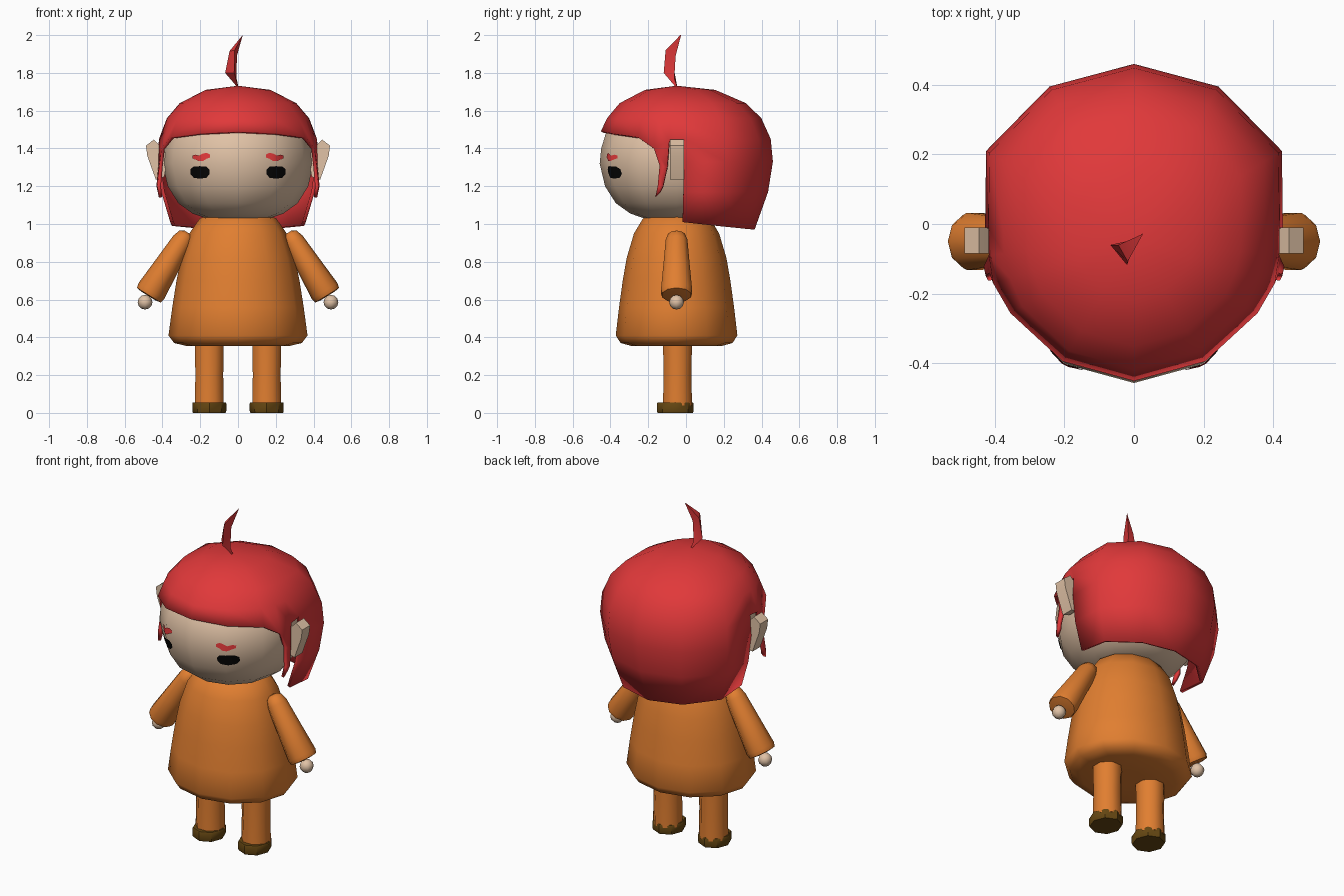
import bpy, bmesh, math
from mathutils import Vector
from mathutils.bvhtree import BVHTree

if "Cube" in bpy.data.objects:
    bpy.data.objects.remove(bpy.data.objects["Cube"])

CY = -0.05  # depth of the body axis


def material(name, rgb):
    m = bpy.data.materials.new(name)
    m.diffuse_color = (*rgb, 1)
    m.use_nodes = True
    m.node_tree.nodes["Principled BSDF"].inputs["Base Color"].default_value = m.diffuse_color
    return m


SKIN = material("skin", (0.75, 0.54, 0.38))
RED = material("hair red", (0.75, 0.04, 0.042))
ORANGE = material("clothes orange", (0.75, 0.21, 0.03))
BROWN = material("shoe brown", (0.13, 0.062, 0.006))
BLACK = material("eye black", (0.002, 0.002, 0.002))


def finish(name, bm, mat, angle=45, recalc=True):
    if recalc:
        bmesh.ops.recalc_face_normals(bm, faces=bm.faces)
    me = bpy.data.meshes.new(name)
    bm.to_mesh(me)
    bm.free()
    me.materials.append(mat)
    ob = bpy.data.objects.new(name, me)
    bpy.context.collection.objects.link(ob)
    bpy.ops.object.select_all(action='DESELECT')
    ob.select_set(True)
    bpy.context.view_layer.objects.active = ob
    if angle:
        bpy.ops.object.shade_smooth_by_angle(angle=math.radians(angle))
    return ob


def loft(bm, rings):
    """Skin a list of equal closed rings and cap both ends."""
    rows = [[bm.verts.new(p) for p in r] for r in rings]
    n = len(rows[0])
    for a, b in zip(rows, rows[1:]):
        for i in range(n):
            j = (i + 1) % n
            bm.faces.new((a[i], a[j], b[j], b[i]))
    bm.faces.new(rows[0])
    bm.faces.new(rows[-1])


def ring(c, u, v, n, turn=0.0):
    """Ellipse of n points around c spanned by the half axes u and v."""
    c, u, v = Vector(c), Vector(u), Vector(v)
    return [c + u * math.cos(t) + v * math.sin(t)
            for t in (turn + 2 * math.pi * i / n for i in range(n))]


def lathe(name, profile, n, sx, sy, mat, c=(0, CY), turn=0.0, angle=45):
    bm = bmesh.new()
    loft(bm, [ring((c[0], c[1], z), (r * sx, 0, 0), (0, r * sy, 0), n, turn)
              for r, z in profile])
    return finish(name, bm, mat, angle)


# Head
head = lathe("head", [(0.42, 1.03), (0.60, 1.055), (0.79, 1.11), (0.93, 1.20), (1, 1.32),
                      (0.98, 1.40), (0.92, 1.48), (0.66, 1.60), (0.3, 1.67)],
             12, 0.40, 0.407, SKIN, angle=60)

# Tunic
lathe("tunic", [(0.25, 0.355), (0.75, 0.355), (0.92, 0.37), (1, 0.41), (0.945, 0.56),
                (0.885, 0.70), (0.82, 0.82), (0.70, 0.95), (0.55, 1.03), (0.3, 1.06)],
      12, 0.368, 0.322, ORANGE, angle=60)

for side, s in (("right", 1), ("left", -1)):
    # Leg and shoe
    lathe(side + "_leg", [(1, 0.04), (0.96, 0.20), (1, 0.38)], 8, 0.083, 0.083, ORANGE,
          (s * 0.152, -0.045), math.pi / 8, 60)
    lathe(side + "_shoe", [(0.96, 0), (1, 0.01), (1, 0.05), (0.96, 0.056)], 8, 0.09, 0.097,
          BROWN, (s * 0.152, -0.057), 0, 40)

    # Sleeve widening toward the cuff
    a, b = Vector((s * 0.285, CY, 0.925)), Vector((s * 0.473, CY, 0.622))
    d = (b - a).normalized()
    u = Vector((0, 1, 0)).cross(d)
    bm = bmesh.new()
    loft(bm, [ring(a + d * t, u * r, (0, r * 1.08, 0), 10) for t, r in
              ((-0.035, 0.02), (-0.02, 0.043), (0.02, 0.056), (0.18, 0.068),
               (0.33, 0.080), (0.355, 0.074), (0.36, 0.045))])
    finish(side + "_sleeve", bm, ORANGE, 60)

    # Hand
    bpy.ops.mesh.primitive_uv_sphere_add(segments=8, ring_count=6, radius=0.039,
                                         location=(s * 0.492, CY, 0.586))
    hand = bpy.context.object
    hand.name = side + "_hand"
    hand.data.materials.append(SKIN)
    bpy.ops.object.shade_smooth_by_angle(angle=math.radians(60))

    # Ear, a flat outline with depth
    outline = [(0.37, 1.36), (0.41, 1.41), (0.445, 1.447), (0.487, 1.415),
               (0.48, 1.36), (0.435, 1.235), (0.39, 1.25)]
    bm = bmesh.new()
    loft(bm, [[(s * x, y, z) for x, z in outline] for y in (-0.085, -0.01)])
    finish(side + "_ear", bm, SKIN, 35)

# Eyes and brows, thin plates laid on the face
dg = bpy.context.evaluated_depsgraph_get()
tree = BVHTree.FromObject(head, dg)


def face_plate(name, cols, s, mat):
    bm = bmesh.new()
    rows = []
    for x, lo, hi in cols:
        col = []
        for k in range(4):
            z = lo + (hi - lo) * k / 3
            hit = tree.ray_cast(Vector((s * x, -2, z)), Vector((0, 1, 0)))[0]
            col.append(bm.verts.new(hit + Vector((s * 0.002, -0.006, 0))))
        rows.append(col)
    for p, q in zip(rows, rows[1:]):
        for k in range(3):
            f = (p[k], q[k], q[k + 1], p[k + 1])
            bm.faces.new(f if s > 0 else f[::-1])
    finish(name, bm, mat, 60, recalc=False)


EYE = [(0.148, 1.265, 1.285), (0.165, 1.245, 1.303), (0.20, 1.24, 1.306),
       (0.233, 1.245, 1.304), (0.25, 1.265, 1.29)]
BROW = [(0.145, 1.352, 1.368), (0.165, 1.345, 1.377), (0.185, 1.333, 1.372),
        (0.205, 1.333, 1.362), (0.225, 1.342, 1.367), (0.24, 1.348, 1.362)]
for side, s in (("right", 1), ("left", -1)):
    face_plate(side + "_eye", EYE, s, BLACK)
    face_plate(side + "_brow", BROW, s, RED)

# Hair: half shell of columns (x, y, cap edge height, curtain edge height)
COLS = [(0, -0.468, 1.49, 0), (0.212, -0.408, 1.48, 0), (0.365, -0.262, 1.46, 0),
        (0.405, -0.17, 1.40, 0), (0.425, -0.09, 1.44, 0), (0.428, -0.012, 1.45, 1.01),
        (0.425, 0.21, 1.45, 0.99), (0.243, 0.395, 1.45, 0.975), (0, 0.46, 1.45, 0.97)]
SCALE = [(0.97, 0.81), (1.17, 0.95), (1.33, 1.0), (1.40, 1.0), (1.50, 0.955),
         (1.56, 0.88), (1.64, 0.72), (1.71, 0.40)]


def width(z):
    for (z0, f0), (z1, f1) in zip(SCALE, SCALE[1:]):
        if z <= z1:
            return f0 + (f1 - f0) * (z - z0) / (z1 - z0)
    return SCALE[-1][1]


bm = bmesh.new()
pole = bm.verts.new((0, CY, 1.732))
grid = []
for x, y, cap, curtain in COLS:
    levels = [1.71, 1.64, 1.56, cap]
    if curtain:
        levels += [1.33, 1.17, curtain]
    col = []
    for z in levels:
        f = width(z)
        col.append(bm.verts.new((x * f, CY + (y - CY) * f, z)))
    grid.append(col)
for a, b in zip(grid, grid[1:]):
    bm.faces.new((pole, a[0], b[0]))
    for k in range(min(len(a), len(b)) - 1):
        bm.faces.new((a[k], a[k + 1], b[k + 1], b[k]))
# Lock hanging in front of the ear
prev = (grid[3][3], grid[4][3])
for y0, y1, x, z0, z1 in ((-0.140, -0.100, 0.422, 1.31, 1.30),
                          (-0.150, -0.122, 0.432, 1.20, 1.20),
                          (-0.163, -0.135, 0.425, 1.14, 1.17)):
    nxt = (bm.verts.new((x - 0.006, y0, z0)), bm.verts.new((x, y1, z1)))
    bm.faces.new((prev[0], nxt[0], nxt[1], prev[1]))
    prev = nxt
hair = finish("hair", bm, RED, 60, recalc=False)
mirror = hair.modifiers.new("mirror", 'MIRROR')
mirror.merge_threshold = 0.002
shell = hair.modifiers.new("shell", 'SOLIDIFY')
shell.thickness = 0.018
shell.offset = -1
# Keep the mirror and shell ahead of any smoothing modifier
for i, m in enumerate(("mirror", "shell")):
    hair.modifiers.move(hair.modifiers.find(m), i)

# Curled tuft on the crown
bm = bmesh.new()
loft(bm, [[(0, -0.045, 1.72), (0.003, -0.05, 1.72), (0.004, -0.045, 1.72)],
          [(-0.068, -0.06, 1.80), (-0.02, -0.118, 1.80), (-0.008, -0.062, 1.77)],
          [(-0.045, -0.06, 1.915), (-0.018, -0.108, 1.92), (-0.006, -0.055, 1.89)],
          [(0.022, -0.03, 1.997), (0.025, -0.03, 2.0), (0.025, -0.026, 2.0)]])
finish("hair_tuft", bm, RED, 35)
